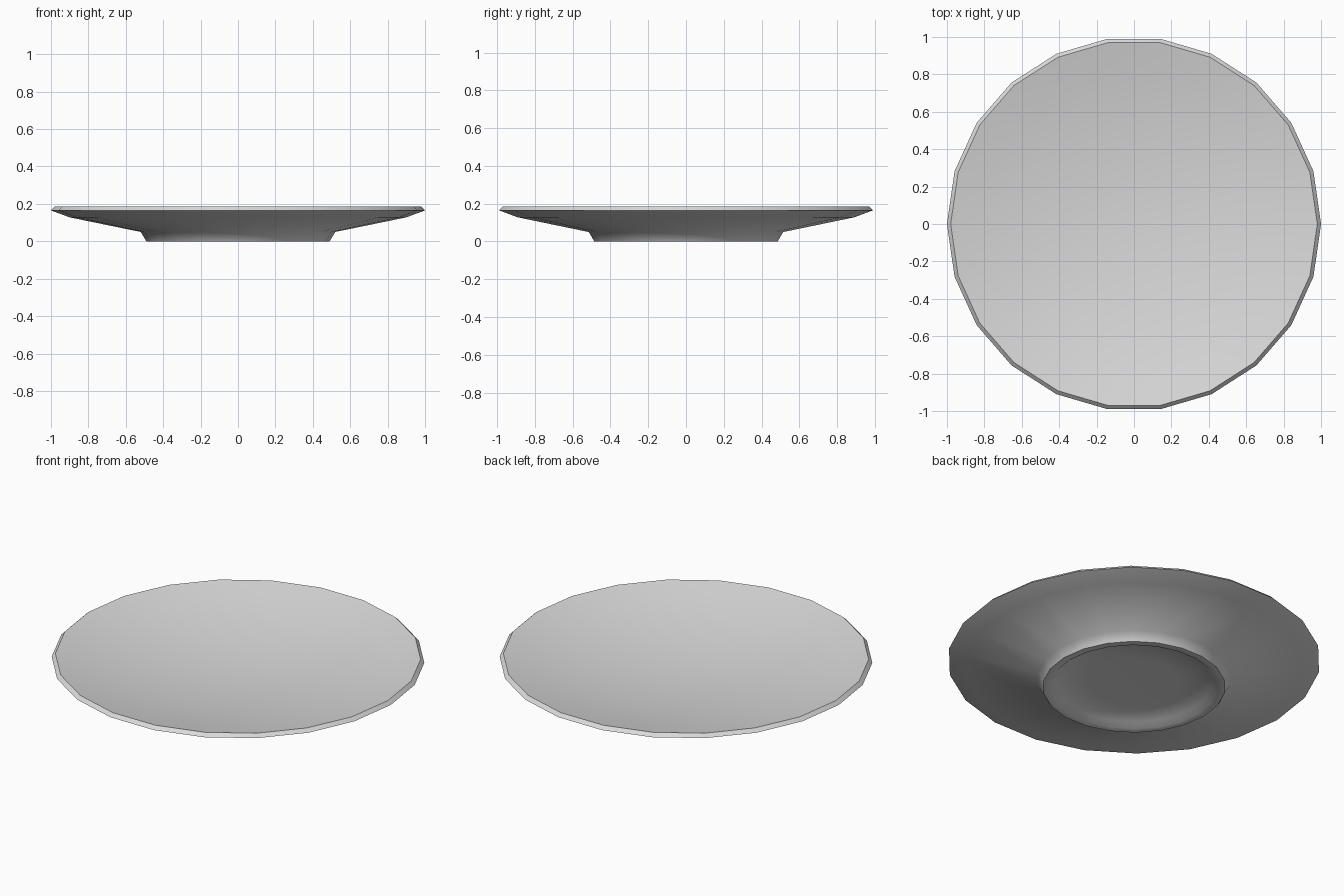
import bpy, bmesh, math

if "Cube" in bpy.data.objects:
    bpy.data.objects.remove(bpy.data.objects["Cube"])

SIDES = 22

clay = bpy.data.materials.new("plain grey")
clay.diffuse_color = (0.7, 0.7, 0.7, 1)
clay.use_nodes = True
clay.node_tree.nodes["Principled BSDF"].inputs["Base Color"].default_value = clay.diffuse_color

# Cross-section (radius, height): underside recess, foot ring, flared body, rim
profile = [(0.25, 0.032), (0.42, 0.026), (0.45, 0.0), (0.49, 0.0), (0.52, 0.05),
           (0.90, 0.128), (1.0, 0.165), (0.98, 0.185)]
# Shallow curved dish on top
for r in (0.82, 0.65, 0.45, 0.22):
    profile.append((r, 0.07 + 0.115 * (r / 0.98) ** 2))

bm = bmesh.new()
rings = []
for r, z in profile:
    rings.append([bm.verts.new((r * math.cos(math.tau * i / SIDES),
                                r * math.sin(math.tau * i / SIDES), z))
                  for i in range(SIDES)])
for a, b in zip(rings, rings[1:]):
    for i in range(SIDES):
        j = (i + 1) % SIDES
        bm.faces.new((a[i], a[j], b[j], b[i]))

# Close the centre of the underside and of the dish
for ring, z in ((rings[0], 0.032), (rings[-1], 0.07)):
    centre = bm.verts.new((0, 0, z))
    for i in range(SIDES):
        bm.faces.new((ring[i], ring[(i + 1) % SIDES], centre))
bmesh.ops.recalc_face_normals(bm, faces=bm.faces)

mesh = bpy.data.meshes.new("plate")
bm.to_mesh(mesh)
bm.free()
mesh.materials.append(clay)
plate = bpy.data.objects.new("plate", mesh)
bpy.context.collection.objects.link(plate)

# Smooth body with sharp rim and foot edges
bpy.context.view_layer.objects.active = plate
plate.select_set(True)
bpy.ops.object.shade_smooth_by_angle(angle=math.radians(52))
